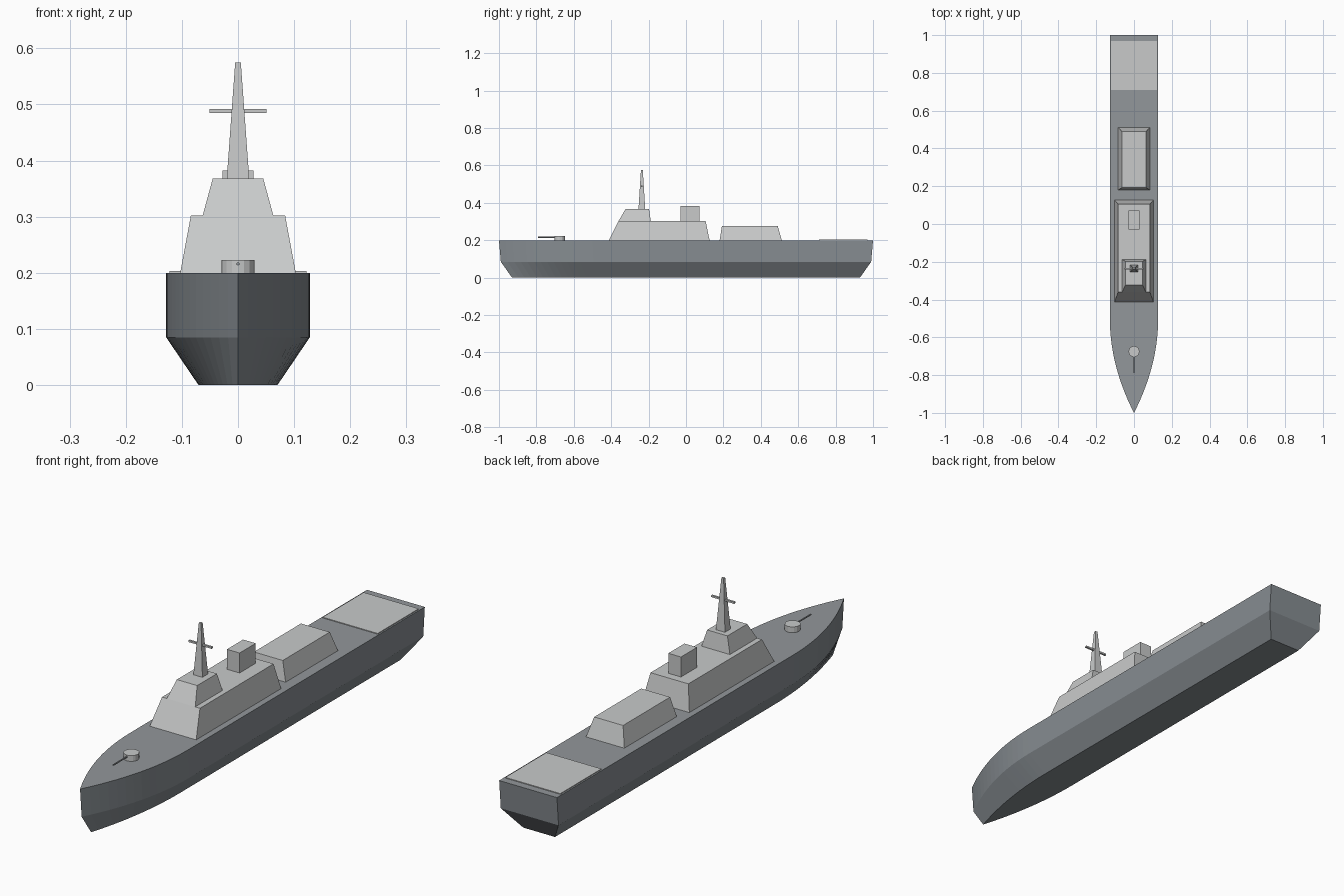
import bpy
import bmesh
from math import radians

if "Cube" in bpy.data.objects:
    bpy.data.objects.remove(bpy.data.objects["Cube"], do_unlink=True)


def material(name, colour):
    mat = bpy.data.materials.new(name)
    mat.use_nodes = True
    mat.diffuse_color = (*colour, 1)
    mat.node_tree.nodes["Principled BSDF"].inputs["Base Color"].default_value = (*colour, 1)
    return mat


hull_grey = material("hull grey", (0.24, 0.265, 0.285))
deck_grey = material("deck grey", (0.29, 0.31, 0.325))
light_grey = material("light grey", (0.58, 0.59, 0.59))


def loft(name, rings, *mats):
    """Skin a stack of matching closed rings and cap both ends."""
    bm = bmesh.new()
    rows = [[bm.verts.new(p) for p in ring] for ring in rings]
    for low, high in zip(rows, rows[1:]):
        for i in range(len(low)):
            j = (i + 1) % len(low)
            bm.faces.new((low[i], low[j], high[j], high[i]))
    bm.faces.new(rows[0][::-1])
    bm.faces.new(rows[-1])
    bmesh.ops.recalc_face_normals(bm, faces=bm.faces)
    mesh = bpy.data.meshes.new(name)
    bm.to_mesh(mesh)
    bm.free()
    obj = bpy.data.objects.new(name, mesh)
    bpy.context.collection.objects.link(obj)
    for mat in mats:
        mesh.materials.append(mat)
    return obj


def block(name, low, high, mat):
    """Tapered block; each end is (half width, front y, back y, z)."""
    rings = [[(-w, f, z), (w, f, z), (w, b, z), (-w, b, z)] for w, f, b, z in (low, high)]
    return loft(name, rings, mat)


def cylinder(name, radius, depth, location, mat, sides=16, rotation=(0, 0, 0)):
    bpy.ops.mesh.primitive_cylinder_add(vertices=sides, radius=radius, depth=depth,
                                        location=location, rotation=rotation)
    obj = bpy.context.object
    obj.name = name
    obj.data.materials.append(mat)
    return obj


# Hull: one deck outline, scaled down towards the keel
BEAM, STEPS = 0.128, 14
bow = [(BEAM * (1 - (i / STEPS) ** 2), -0.5 - 0.5 * i / STEPS) for i in range(STEPS)]
outline = [(BEAM, 1)] + bow + [(0, -1)] + [(-x, y) for x, y in reversed(bow)] + [(-BEAM, 1)]
levels = [(0.55, 0.93, 0), (1, 0.99, 0.085), (1, 1, 0.2)]
hull = loft("hull", [[(x * sx, y * sy, z) for x, y in outline] for sx, sy, z in levels],
            hull_grey, deck_grey)
for face in hull.data.polygons:
    face.material_index = int(face.normal.z > 0.9)

# Superstructure
block("main_deckhouse", (0.103, -0.412, 0.126, 0.2), (0.084, -0.361, 0.105, 0.302), light_grey)
block("bridge", (0.063, -0.361, -0.188, 0.302), (0.045, -0.323, -0.198, 0.368), light_grey)
block("funnel", (0.028, -0.03, 0.072, 0.302), (0.028, -0.03, 0.072, 0.382), light_grey)
block("hangar", (0.085, 0.18, 0.512, 0.2), (0.064, 0.192, 0.49, 0.277), light_grey)
block("flight_deck", (0.122, 0.71, 0.97, 0.2), (0.122, 0.71, 0.97, 0.203), light_grey)

# Mast with crossbar
block("mast", (0.02, -0.254, -0.218, 0.368), (0.005, -0.241, -0.231, 0.575), light_grey)
block("mast_crossbar", (0.051, -0.24, -0.232, 0.485), (0.051, -0.24, -0.232, 0.492), light_grey)

# Bow gun
cylinder("gun_turret", 0.029, 0.023, (0, -0.675, 0.2115), light_grey)
cylinder("gun_barrel", 0.003, 0.12, (0, -0.73, 0.216), deck_grey, 8, (radians(90), 0, 0))
